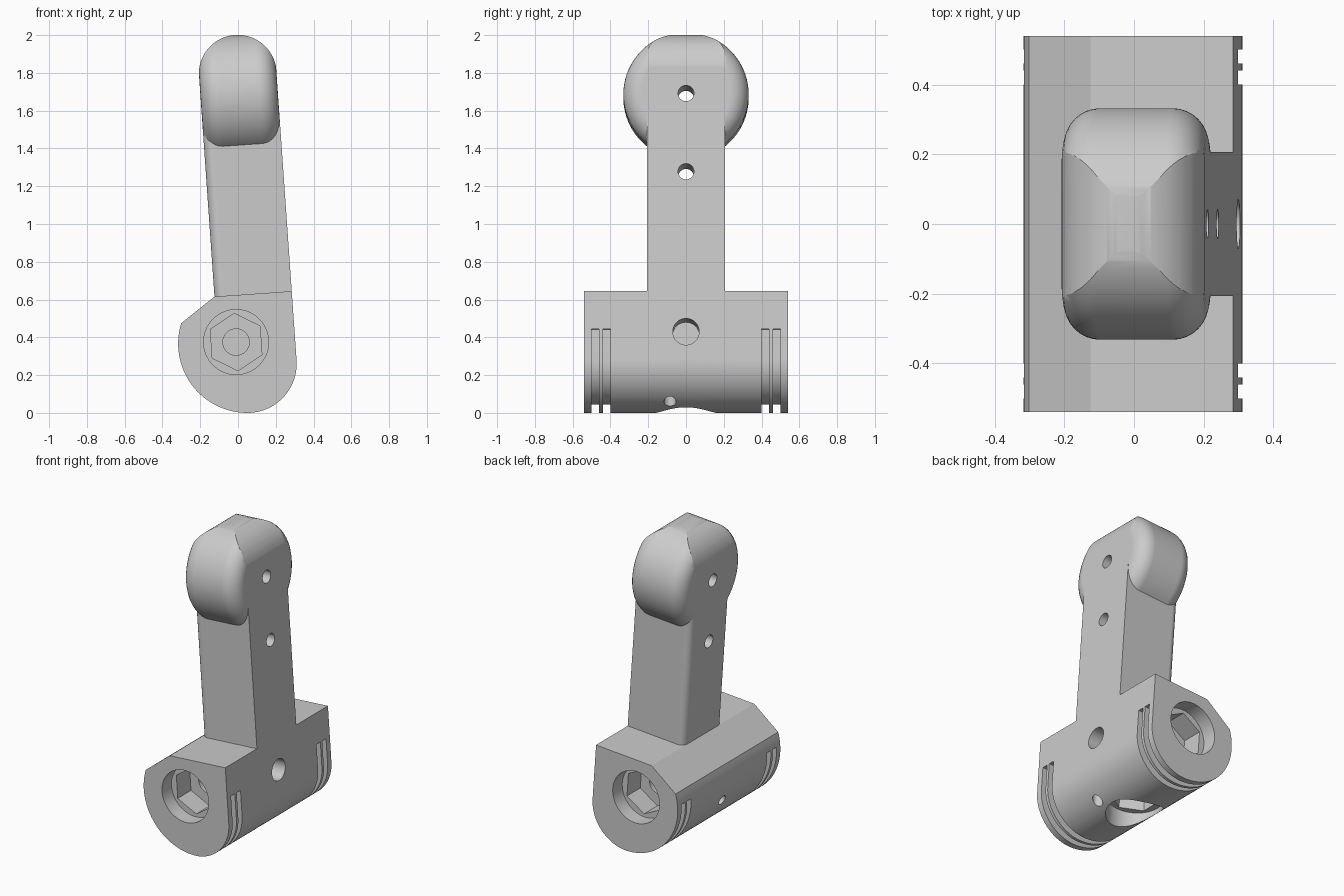
import bpy, bmesh, math
from mathutils import Vector, Matrix

if "Cube" in bpy.data.objects:
    bpy.data.objects.remove(bpy.data.objects["Cube"])

TILT = math.radians(4)
C, S = math.cos(TILT), math.sin(TILT)
ORIGIN = (0.08, 0.0, 0.63)      # foot of the arm; everything is built in the tilted frame
HALF = 0.205                    # half thickness of the arm

grey = bpy.data.materials.new("plain_grey")
grey.diffuse_color = (0.6, 0.6, 0.6, 1)
grey.use_nodes = True
grey.node_tree.nodes["Principled BSDF"].inputs["Base Color"].default_value = grey.diffuse_color


def local(x, z):
    """World front-view point to the tilted frame."""
    dx, dz = x - ORIGIN[0], z - ORIGIN[2]
    return (dx * C + dz * S, -dx * S + dz * C)


def make(name, bm):
    for v in bm.verts:
        v.co = Vector([round(c, 5) for c in v.co])
    bmesh.ops.recalc_face_normals(bm, faces=bm.faces[:])
    me = bpy.data.meshes.new(name)
    bm.to_mesh(me)
    bm.free()
    me.materials.append(grey)
    ob = bpy.data.objects.new(name, me)
    bpy.context.collection.objects.link(ob)
    return ob


def prism(name, pts, a, b, along="y"):
    bm = bmesh.new()
    place = (lambda p, t: (p[0], t, p[1])) if along == "y" else (lambda p, t: (p[0], p[1], t))
    face = bm.faces.new([bm.verts.new(place(p, a)) for p in pts])
    ext = bmesh.ops.extrude_face_region(bm, geom=[face])
    move = Vector(place((0, 0), b - a))
    bmesh.ops.translate(bm, vec=move, verts=[g for g in ext["geom"] if isinstance(g, bmesh.types.BMVert)])
    return make(name, bm)


def rod(name, p, q, r, sides=48, bevel=0):
    p, q = Vector(p), Vector(q)
    d = q - p
    m = Matrix.Translation((p + q) / 2) @ d.to_track_quat("Z", "Y").to_matrix().to_4x4()
    bm = bmesh.new()
    bmesh.ops.create_cone(bm, cap_ends=True, segments=sides, radius1=r, radius2=r, depth=d.length)
    if bevel:
        rims = [e for e in bm.edges if abs(e.verts[0].co.z - e.verts[1].co.z) < 1e-6]
        bmesh.ops.bevel(bm, geom=rims, offset=bevel, segments=8, profile=0.5, affect="EDGES")
    bm.transform(m)
    return make(name, bm)


def combine(ob, other, op="DIFFERENCE"):
    mod = ob.modifiers.new("cut", "BOOLEAN")
    mod.operation, mod.solver, mod.object = op, "EXACT", other
    bpy.context.view_layer.objects.active = ob
    bpy.ops.object.modifier_apply(modifier=mod.name)
    bpy.data.objects.remove(other)


def arc(cx, cz, r, a0, a1, n):
    return [(cx + r * math.cos(math.radians(a0 + (a1 - a0) * i / n)),
             cz + r * math.sin(math.radians(a0 + (a1 - a0) * i / n))) for i in range(n + 1)]


# Base: a bar whose underside is two arcs meeting at the lowest point
R_LEFT, R_RIGHT = 0.367, 0.2607


def underside(grow, start):
    pts = arc(0.05, R_LEFT, R_LEFT + grow, start, 270, 28)
    pts += arc(0.05, R_RIGHT, R_RIGHT + grow, 270, 364, 26)[1:]
    return [local(*p) for p in pts]


base = prism("clamp_base", [(HALF, 0), (-HALF, 0)] + underside(0, 163), -0.54, 0.54)


# Stepped sockets: round bore, hexagon, small centre hole
def socket(mouth, inward, depths):
    mouth, inward = Vector(mouth), Vector(inward)
    for r, sides, depth in zip((0.172, 0.152, 0.07), (64, 6, 40), depths):
        combine(base, rod("cutter", mouth - inward * 0.1, mouth + inward * depth, r, sides))


su, sw = local(-0.01, 0.375)
for side in (-1, 1):
    socket((su, side * 0.54, sw), (0, -side, 0), (0.10, 0.24, 0.34))
socket((HALF, 0, -0.215), (-1, 0, 0), (0.12, 0.20, 0.28))
socket((-0.124, 0, -0.625), (0, 0, 1), (0.13, 0.21, 0.28))

# Twin wire grooves round each end, joined by a cross hole
outer, inner = underside(0.05, 176), underside(-0.045, 176)
ring = outer + [(outer[-1][0], -0.2), (inner[-1][0], -0.2)] + inner[::-1]
for side in (-1, 1):
    for y in (0.42, 0.48):
        combine(base, prism("cutter", ring, side * y - 0.02, side * y + 0.02))
    combine(base, rod("cutter", (-0.6, side * 0.45, -0.224), (0.4, side * 0.45, -0.224), 0.041, 32))

# Small pin holes
u, w = local(0.197, 0.31)
combine(base, rod("cutter", (u, -0.085, w - 0.45), (u, -0.085, w), 0.032, 24))
combine(base, rod("cutter", (0.3, 0.085, -0.065), (0.02, 0.085, -0.065), 0.035, 24))
u, w = local(-0.3, 0.24)
combine(base, rod("cutter", (u - 0.15, 0.04, w), (u + 0.2, 0.04, w), 0.032, 24))

# Arm: rounded on the back edges only
F = 0.05
section = [(HALF, -0.207), (HALF, 0.207)]
section += arc(-HALF + F, 0.207 - F, F, 90, 180, 8) + arc(-HALF + F, -0.207 + F, F, 180, 270, 8)
arm = prism("arm_with_head", section, 0, 1.05, along="w")

# Head: soft-edged disc trimmed by a half-round top
head = rod("head", (-HALF, 0, 1.05), (HALF, 0, 1.05), 0.332, 96, bevel=0.1)
dome = [(0.206, 0.5)] + arc(0, 1.168, 0.206, 0, 180, 40) + [(-0.206, 0.5)]
combine(head, prism("cutter", dome, -0.5, 0.5), "INTERSECT")
combine(arm, head, "UNION")

# Three holes through the arm
for w in (0.215, 0.635, 1.05):
    combine(arm, rod("cutter", (-0.4, 0, w), (0.4, 0, w), 0.042, 32))

# Tilt into place and shade
for ob in (base, arm):
    ob.location = ORIGIN
    ob.rotation_euler = (0, -TILT, 0)
    bpy.ops.object.select_all(action="DESELECT")
    ob.select_set(True)
    bpy.context.view_layer.objects.active = ob
    bpy.ops.object.shade_smooth_by_angle(angle=math.radians(25))
    ob.modifiers.new("even_shading", "WEIGHTED_NORMAL").keep_sharp = True
